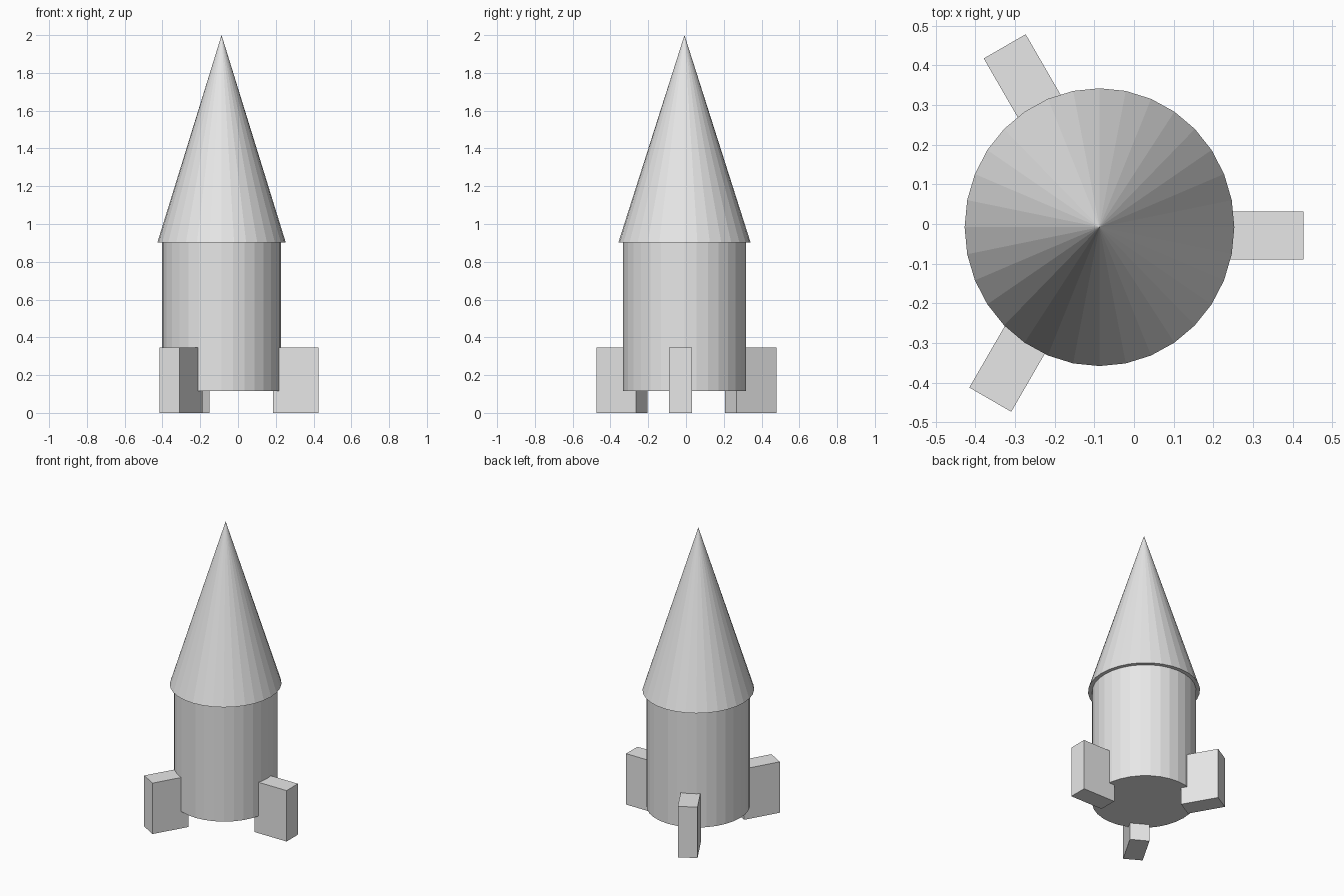
import bpy
from math import cos, sin, radians
from mathutils import Matrix

cube = bpy.data.objects.get("Cube")
if cube:
    bpy.data.objects.remove(cube, do_unlink=True)

CENTRE = (-0.087, -0.008)   # shared axis of body, nose and fins

# One flat grey for the whole rocket
grey = bpy.data.materials.new("light grey")
grey.use_nodes = True
grey.diffuse_color = (0.8, 0.8, 0.8, 1)
grey.node_tree.nodes["Principled BSDF"].inputs["Base Color"].default_value = (0.8, 0.8, 0.8, 1)


def finish(name, scale):
    """Name the active object, bake its scale and colour it."""
    obj = bpy.context.object
    obj.name = obj.data.name = name
    obj.data.transform(Matrix.Diagonal((*scale, 1)))
    obj.data.materials.append(grey)
    return obj


def round_part(name, bottom_radius, top_radius, squash, low, high):
    """Faceted part on the shared axis, slightly narrower across x."""
    bpy.ops.mesh.primitive_cone_add(
        vertices=32, radius1=bottom_radius, radius2=top_radius,
        depth=high - low, location=(*CENTRE, (low + high) / 2))
    return finish(name, (squash, 1, 1))


# Body and overhanging nose cone
round_part("body", 0.325, 0.325, 0.97, 0.116, 0.902)
round_part("nose_cone", 0.35, 0, 0.971, 0.902, 2.0)

# Three box fins in a slightly offset pinwheel
REACH, OFFSET = 0.393, -0.021
for name, degrees in (("left_fin", 0), ("back_right_fin", 120), ("front_right_fin", 240)):
    a = radians(degrees)
    x = CENTRE[0] + REACH * cos(a) - OFFSET * sin(a)
    y = CENTRE[1] + REACH * sin(a) + OFFSET * cos(a)
    bpy.ops.mesh.primitive_cube_add(size=1, location=(x, y, 0.1725), rotation=(0, 0, a))
    finish(name, (0.242, 0.122, 0.345))
